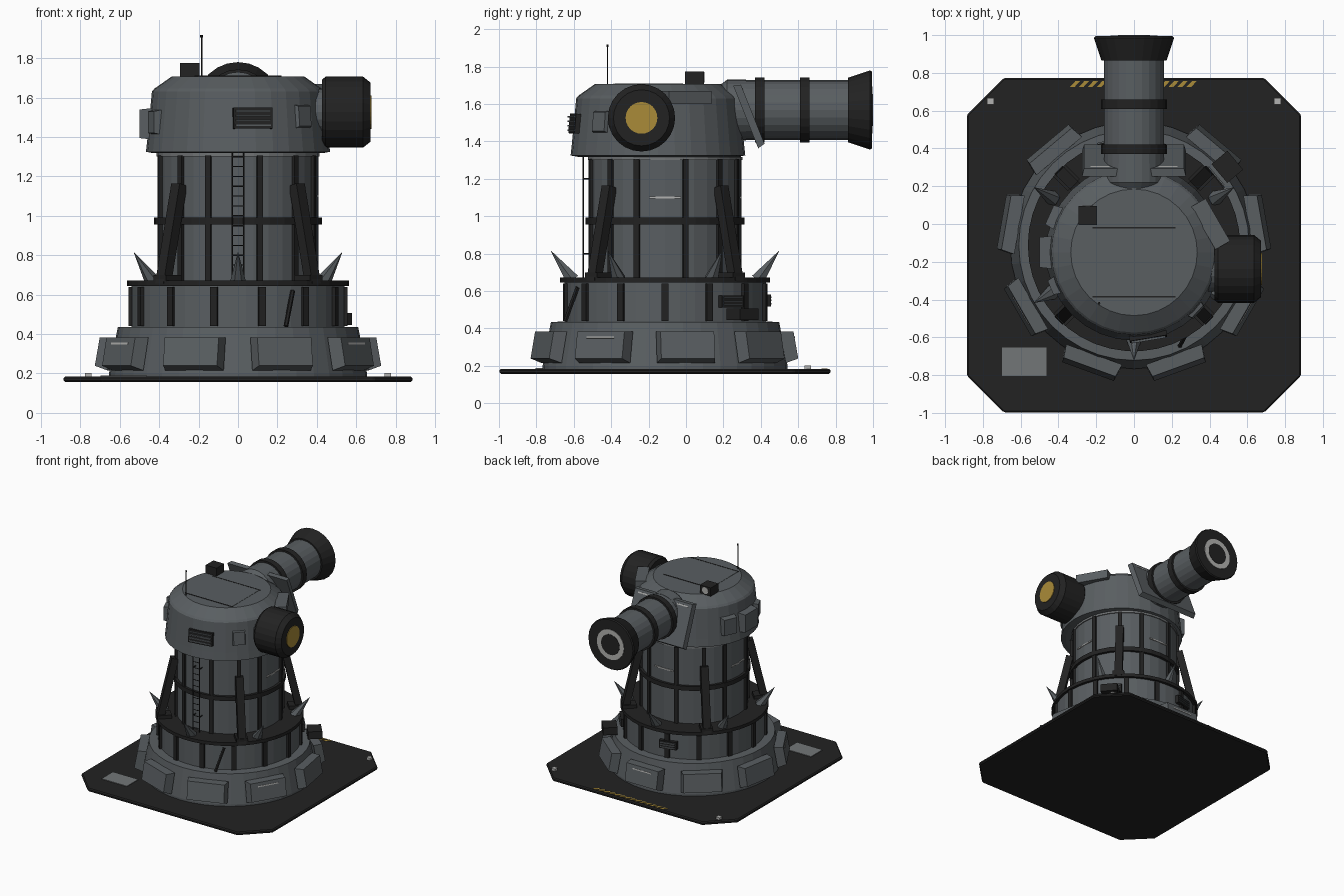
import bpy, bmesh, math
from mathutils import Matrix, Vector

cube = bpy.data.objects.get("Cube")
if cube:
    bpy.data.objects.remove(cube, do_unlink=True)


def material(name, r, g, b):
    m = bpy.data.materials.new(name)
    m.use_nodes = True
    m.diffuse_color = (r, g, b, 1)
    m.node_tree.nodes["Principled BSDF"].inputs["Base Color"].default_value = (r, g, b, 1)
    return m


GREY = material("steel_grey", .1, .112, .12)
LIGHT = material("panel_grey", .17, .18, .185)
BLACK = material("black_metal", .016, .016, .016)
WHITE = material("pale_marking", .45, .45, .44)
AMBER = material("amber", .4, .26, .04)

CY = -.112     # tower axis
HY = -.15      # head axis


def finish(name, bm, mat, matrix=None):
    bmesh.ops.recalc_face_normals(bm, faces=bm.faces)
    mesh = bpy.data.meshes.new(name)
    bm.to_mesh(mesh)
    bm.free()
    mesh.materials.append(mat)
    ob = bpy.data.objects.new(name, mesh)
    bpy.context.collection.objects.link(ob)
    if matrix:
        ob.matrix_world = matrix
    return ob


def lathe(name, profile, mat, origin=(0, CY, 0), axis=(0, 0, 1), sides=32):
    """Solid of revolution from (radius, height) points, closed by end caps."""
    bm = bmesh.new()
    rings = []
    for r, h in profile:
        rings.append([bm.verts.new((r * math.cos(math.tau * i / sides),
                                    r * math.sin(math.tau * i / sides), h)) for i in range(sides)])
    for a, b in zip(rings, rings[1:]):
        for i in range(sides):
            j = (i + 1) % sides
            bm.faces.new((a[i], a[j], b[j], b[i]))
    bm.faces.new(rings[0])
    bm.faces.new(rings[-1])
    turn = Vector((0, 0, 1)).rotation_difference(Vector(axis)).to_matrix().to_4x4()
    return finish(name, bm, mat, Matrix.Translation(origin) @ turn)


def block(name, size, loc, mat, angle=0, tilt=0, inset=0):
    """Box whose local +x points outward at the given angle; inset tapers the outer face."""
    bm = bmesh.new()
    bmesh.ops.create_cube(bm, size=1)
    for v in bm.verts:
        outer = v.co.x > 0
        v.co = Vector([c * s for c, s in zip(v.co, size)])
        if outer:
            v.co.y -= math.copysign(inset, v.co.y)
            v.co.z -= math.copysign(inset, v.co.z)
    m = (Matrix.Translation(loc) @ Matrix.Rotation(math.radians(angle), 4, 'Z')
         @ Matrix.Rotation(tilt, 4, 'Y'))
    return finish(name, bm, mat, m)


def polar(r, angle, z, cy=CY):
    a = math.radians(angle)
    return Vector((r * math.cos(a), cy + r * math.sin(a), z))


def rod(name, a, b, r, mat, sides=6, tip=None):
    a, b = Vector(a), Vector(b)
    return lathe(name, [(r, 0), (r if tip is None else tip, (b - a).length)], mat, a, b - a, sides)


def prism(name, points, z0, z1, mat):
    bm = bmesh.new()
    face = bm.faces.new([bm.verts.new((x, y, z0)) for x, y in points])
    new = bmesh.ops.extrude_face_region(bm, geom=[face])["geom"]
    for v in new:
        if isinstance(v, bmesh.types.BMVert):
            v.co.z = z1
    return finish(name, bm, mat)


# Ground plate with cut corners
H, C = .885, .69
plate = prism("ground_plate", [(x, y + CY) for x, y in
              ((C, -H), (H, -C), (H, C), (C, H), (-C, H), (-H, C), (-H, -C), (-C, -H))],
              .157, .184, BLACK)
bevel = plate.modifiers.new("bevel", 'BEVEL')
bevel.width = .008
bevel.segments = 1
block("plate_pad", (.235, .15, .006), (-.58, -.73, .186), LIGHT)
for x in (-.76, .76):
    block("plate_marker", (.035, .035, .02), (x, .65, .193), WHITE)
for i in range(14):
    x = -.34 + i * .0475
    prism("hazard_stripe", [(x, .725), (x + .025, .725), (x + .055, .757), (x + .03, .757)],
          .183, .187, AMBER)

# Skirt and its armour panels
lathe("base_skirt", [(.655, .18), (.655, .2), (.61, .435), (.53, .437)], GREY, sides=40)
for i in range(9):
    a = 90 + 40 * i
    block("skirt_panel", (.07, .315, .17), polar(.665, a, .305), GREY, a, -.175, .012)
    if i % 3 == 0:
        block("panel_stripe", (.006, .17, .009), polar(.692, a, .352), WHITE, a, -.175)

# Lower drum with ribs and deck
lathe("lower_drum", [(.54, .43), (.54, .65)], GREY, sides=42)
for i in range(14):
    a = i * 360 / 14
    block("drum_rib", (.025, .036, .2), polar(.544, a, .54), BLACK, a)
lathe("deck_ring", [(.562, .645), (.562, .672)], BLACK, sides=42)
for a, z, w in ((40, .545, .15), (104, .55, .14)):
    block("drum_vent", (.03, w, .065), polar(.55, a, z), BLACK, a)
    for k in (-1, 0, 1):
        block("vent_slat", (.01, w * .85, .008), polar(.567, a, z + k * .018), GREY, a)
block("equipment_box", (.11, .13, .062), polar(.645, 40, .476), BLACK, 40)
rod("leaning_bar", (.243, -.645, .44), (.278, -.58, .62), .012, BLACK)
for i in range(6):
    a = 30 + 60 * i
    rod("deck_spike", polar(.495, a, .66), polar(.61, a, .815), .042, GREY, 6, .001)

# Tower shaft with ribs, bands and braces
lathe("tower_shaft", [(.405, .66), (.405, 1.33)], GREY)
lathe("middle_band", [(.426, .956), (.426, .992)], BLACK)
lathe("tower_collar", [(.413, 1.302), (.413, 1.318)], LIGHT)
for q in range(0, 360, 90):
    for off in (-21.5, 15.5, 45):
        a = q + off
        block("tower_rib", (.03, .03, .64), polar(.405, a, .985), BLACK, a)
    a = q + 45
    lean = -math.atan(.11 / .48)
    block("brace", (.055, .06, .52), polar(.48, a, .905), BLACK, a, lean)
    block("brace_foot", (.11, .09, .03), polar(.505, a, .685), BLACK, a)
for a in (0, 90, 180):
    block("tower_stripe", (.008, .17, .01), polar(.404, a, 1.1), WHITE, a)

# Ladder
LY = -.55
for x in (-.03, .03):
    rod("ladder_rail", (x, LY, .67), (x, LY, 1.32), .004, BLACK)
for i in range(13):
    z = .7 + i * .05
    rod("ladder_rung", (-.03, LY, z), (.03, LY, z), .003, BLACK)
for z in (.8, 1.2):
    for x in (-.03, .03):
        rod("ladder_bracket", (x, LY, z), (x, -.5, z), .004, BLACK)

# Rotating head
lathe("head", [(.43, 1.318), (.467, 1.325), (.46, 1.39), (.437, 1.63), (.425, 1.645), (.335, 1.708)],
      GREY, (0, HY, 0))
for y in (-.02, -.385):
    block("hatch_seam", (.44, .006, .004), (0, y, 1.709), BLACK)
block("roof_hatch", (.43, .355, .004), (0, -.2025, 1.708), GREY)
block("sensor_box", (.1, .1, .07), (-.245, .045, 1.74), BLACK)
rod("sensor_lens", (-.245, .09, 1.742), (-.245, .099, 1.742), .028, WHITE, 16)
rod("antenna", (-.185, -.42, 1.69), (-.185, -.42, 1.915), .004, BLACK)
rod("antenna_tip", (-.185, -.42, 1.905), (-.185, -.42, 1.917), .007, BLACK)

# Head vents, boxes and side plates
block("head_vent", (.03, .2, .105), polar(.45, 279.5, 1.495, HY), BLACK, 279.5, -.09)
for k in range(4):
    block("head_vent_slat", (.012, .18, .008), polar(.468, 279.5, 1.46 + k * .024, HY), GREY, 279.5)
block("front_plate", (.02, .1, .115), polar(.455, 317, 1.505, HY), GREY, 317, -.09, .006)
block("side_box", (.09, .18, .165), polar(.455, 180, 1.467, HY), GREY, 180, 0, .01)
block("side_box", (.07, .13, .15), polar(.455, 156, 1.475, HY), GREY, 156, 0, .01)
block("side_box", (.05, .1, .13), polar(.455, 203, 1.475, HY), GREY, 203, 0, .01)
block("shoulder_box", (.09, .26, .07), (.405, 0, 1.635), GREY, 30)

# Searchlight
SL = (.4, -.238, 1.526)
rod("searchlight_mount", (.3, SL[1], SL[2]), (.45, SL[1], SL[2]), .12, GREY, 20)
lathe("searchlight", [(.165, .025), (.18, .045), (.18, .235), (.15, .272)], BLACK, SL, (1, 0, 0), 24)
lathe("searchlight_lens", [(.085, .27), (.085, .277)], AMBER, SL, (1, 0, 0), 24)

# Gun barrel, pointing backwards along +y
GUN, AX = (0, 0, 1.568), (0, 1, 0)
lathe("barrel_root", [(.13, .1), (.14, .19), (.162, .22), (.162, .32)], GREY, GUN, AX, 24)
block("mantlet_plate", (.04, .55, .36), (0, .338, 1.538), GREY, 90, -.38, .01)
for x in (-.18, .18):
    block("mantlet_stripe", (.006, .1, .01), (x, .302, 1.68), WHITE, 90, -.38)
lathe("barrel", [(.16, .3), (.16, .88)], GREY, GUN, AX, 24)
for y in (.37, .61):
    lathe("barrel_ring", [(.175, y), (.175, y + .05)], BLACK, GUN, AX, 24)
lathe("muzzle", [(.172, .865), (.212, .985), (.205, .994)], BLACK, GUN, AX, 24)
lathe("muzzle_ring", [(.125, .99), (.125, .998)], WHITE, GUN, AX, 24)
lathe("muzzle_bore", [(.085, .99), (.085, 1)], BLACK, GUN, AX, 24)
